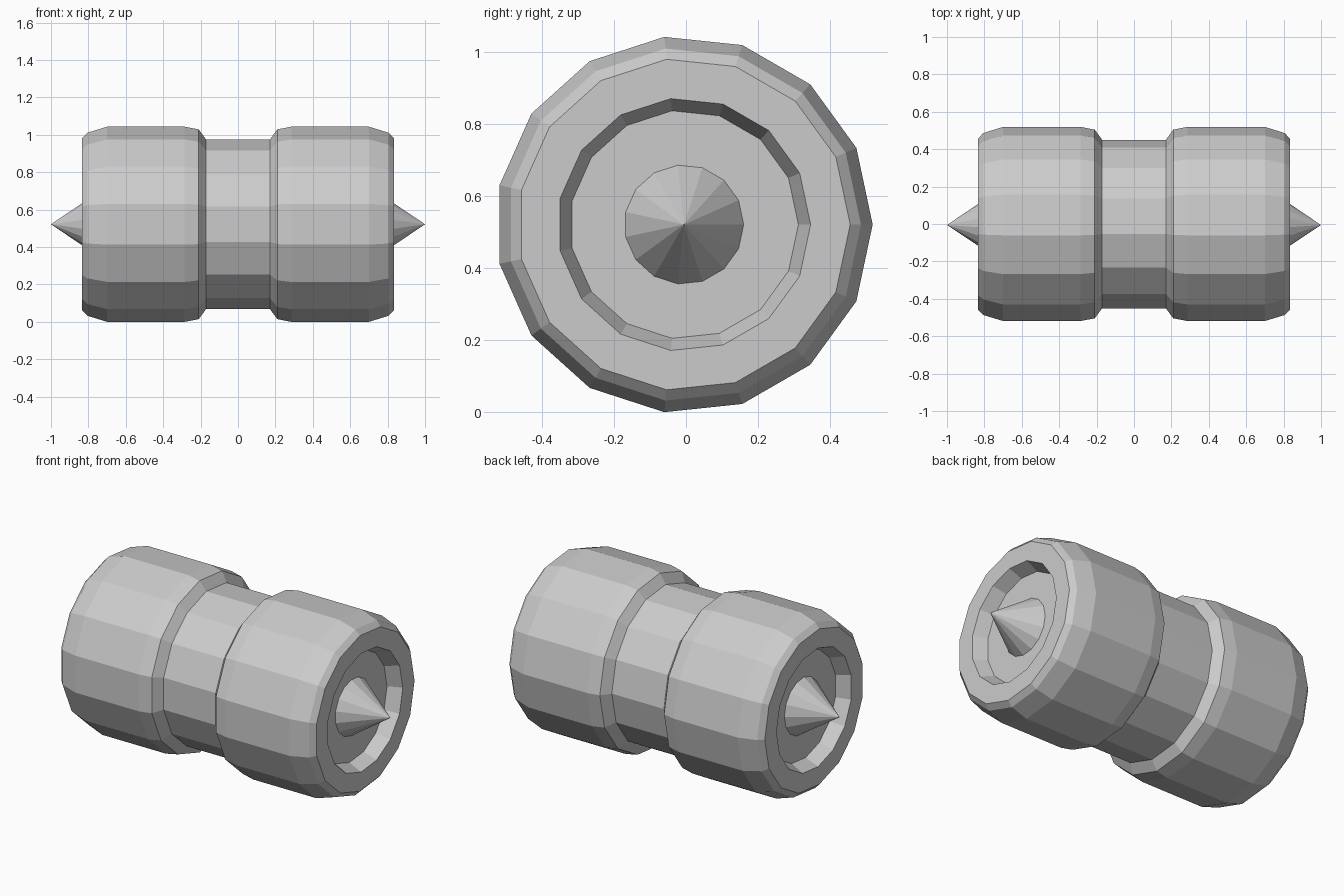
import bpy, bmesh
from math import cos, sin, tau

if "Cube" in bpy.data.objects:
    bpy.data.objects.remove(bpy.data.objects["Cube"])

SIDES = 15
CY, CZ = -0.0055, 0.5215   # axis position, so the 15-gon sits on z = 0


def lathe(name, profile):
    """Revolve (x, radius) points around the long x axis; radius 0 makes a tip."""
    bm = bmesh.new()
    rings = []
    for x, r in profile:
        n = SIDES if r > 0 else 1
        rings.append([bm.verts.new((x, CY + r * cos(tau * i / SIDES),
                                    CZ + r * sin(tau * i / SIDES))) for i in range(n)])
    for a, b in zip(rings, rings[1:]):
        for i in range(SIDES):
            j = (i + 1) % SIDES
            quad = [a[i % len(a)], a[j % len(a)], b[j % len(b)], b[i % len(b)]]
            bm.faces.new(list(dict.fromkeys(quad)))
    # close open ends
    for ring in (rings[0], rings[-1]):
        if len(ring) > 1:
            bm.faces.new(ring)
    bmesh.ops.recalc_face_normals(bm, faces=bm.faces)
    mesh = bpy.data.meshes.new(name)
    bm.to_mesh(mesh)
    bm.free()
    obj = bpy.data.objects.new(name, mesh)
    bpy.context.collection.objects.link(obj)
    return obj


# body: narrow waist, rounded drum and recessed end, mirrored to the other side
half = [(0.17, 0.455), (0.21, 0.510), (0.285, 0.5245), (0.70, 0.5245),
        (0.805, 0.492), (0.834, 0.462), (0.834, 0.352), (0.755, 0.318)]
lathe("spool_body", [(-x, r) for x, r in reversed(half)] + half)

# pointed spikes seated in the end recesses
for side, s in (("left", -1), ("right", 1)):
    lathe(side + "_spike", [(s * 0.752, 0.168), (s * 1.0, 0)])
